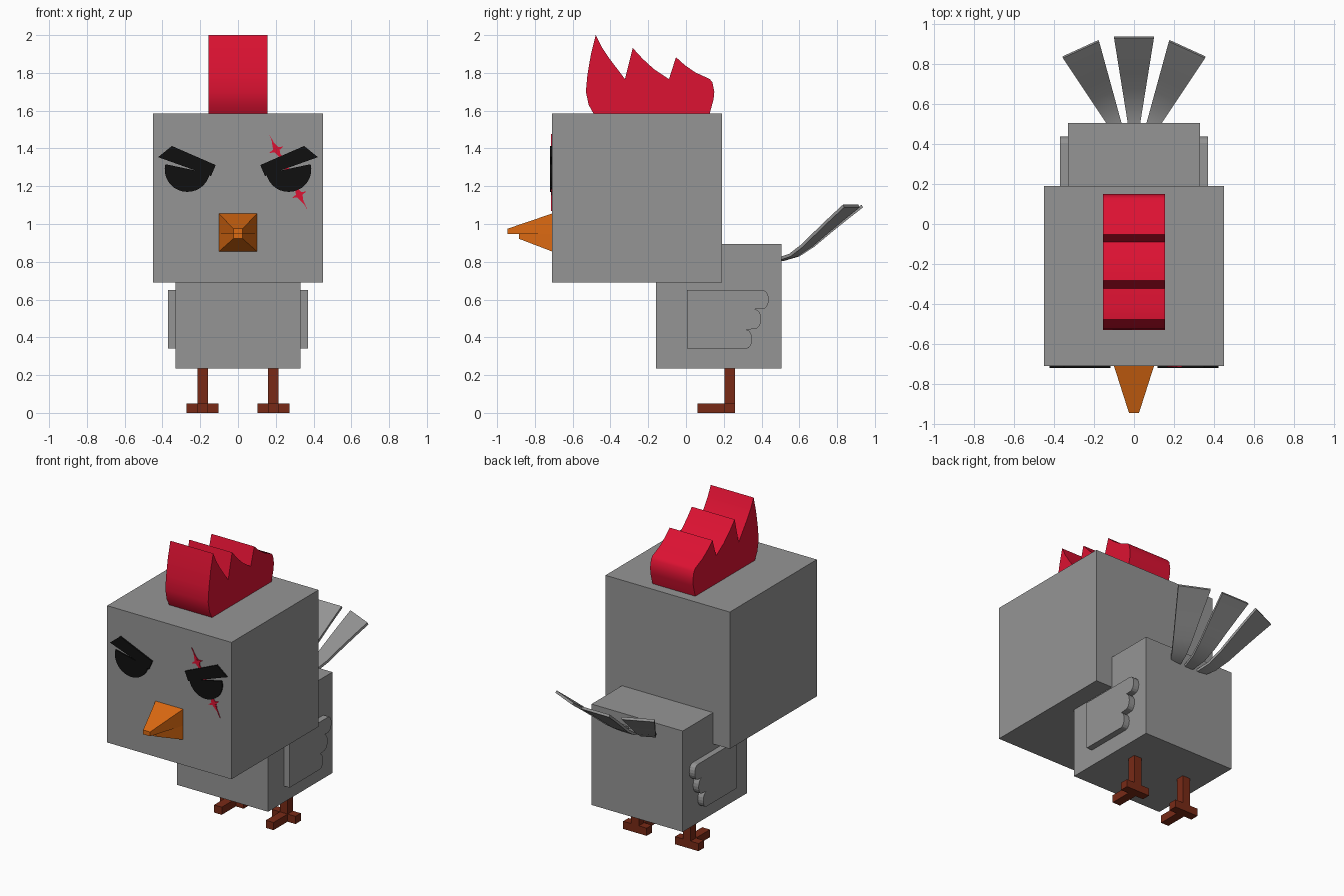
import bpy, bmesh, math
from mathutils import Matrix, Vector

cube = bpy.data.objects.get("Cube")
if cube:
    bpy.data.objects.remove(cube, do_unlink=True)


def material(name, rgb):
    m = bpy.data.materials.new(name)
    m.use_nodes = True
    m.diffuse_color = (*rgb, 1)
    m.node_tree.nodes["Principled BSDF"].inputs["Base Color"].default_value = (*rgb, 1)
    return m


GREY = material("grey plumage", (0.3, 0.3, 0.3))
RED = material("comb red", (0.72, 0.006, 0.032))
ORANGE = material("beak orange", (0.72, 0.145, 0.006))
BROWN = material("leg brown", (0.19, 0.023, 0.008))
BLACK = material("eye black", (0.005, 0.005, 0.005))


def finish(name, bm, mat, smooth=False):
    bmesh.ops.recalc_face_normals(bm, faces=bm.faces)
    mesh = bpy.data.meshes.new(name)
    bm.to_mesh(mesh)
    bm.free()
    mesh.materials.append(mat)
    ob = bpy.data.objects.new(name, mesh)
    bpy.context.collection.objects.link(ob)
    if smooth:
        bpy.ops.object.select_all(action="DESELECT")
        ob.select_set(True)
        bpy.context.view_layer.objects.active = ob
        bpy.ops.object.shade_smooth_by_angle(angle=math.radians(30))
    return ob


def add_box(bm, x, y, z):
    centre = Vector([(a + b) / 2 for a, b in (x, y, z)])
    size = [b - a for a, b in (x, y, z)]
    bmesh.ops.create_cube(bm, size=1, matrix=Matrix.Translation(centre) @ Matrix.Diagonal((*size, 1)))


def box(name, x, y, z, mat):
    bm = bmesh.new()
    add_box(bm, x, y, z)
    return finish(name, bm, mat)


def prism(name, outline, axis, lo, hi, mat, smooth=False):
    """Extrude an outline along x (points are y, z) or y (points are x, z)."""
    bm = bmesh.new()
    at = (lambda p: (lo, p[0], p[1])) if axis == "x" else (lambda p: (p[0], lo, p[1]))
    face = bm.faces.new([bm.verts.new(at(p)) for p in outline])
    new = bmesh.ops.extrude_face_region(bm, geom=[face])["geom"]
    step = Vector((hi - lo, 0, 0) if axis == "x" else (0, hi - lo, 0))
    bmesh.ops.translate(bm, vec=step, verts=[g for g in new if isinstance(g, bmesh.types.BMVert)])
    return finish(name, bm, mat, smooth)


# Head and body blocks
FACE = -0.71
box("head", (-0.45, 0.45), (FACE, 0.19), (0.69, 1.585), GREY)
box("body", (-0.33, 0.33), (-0.16, 0.505), (0.235, 0.895), GREY)

# Comb
comb = [(-0.487, 1.58), (-0.515, 1.63), (-0.53, 1.7), (-0.522, 1.79), (-0.503, 1.9), (-0.478, 2.0),
        (-0.445, 1.935), (-0.407, 1.878), (-0.323, 1.767), (-0.282, 1.932), (-0.23, 1.875),
        (-0.17, 1.82), (-0.09, 1.767), (-0.053, 1.883), (-0.005, 1.84), (0.05, 1.802),
        (0.125, 1.768), (0.14, 1.75), (0.15, 1.7), (0.146, 1.66), (0.124, 1.58)]
prism("comb", comb, "x", -0.155, 0.155, RED, True)


# Beak halves, each tapering to a small blunt tip
def beak(name, tip_y, seam, base_z, tip_z):
    bm = bmesh.new()
    rings = []
    for y, w, z in ((FACE, 0.1, base_z), (tip_y, 0.025, tip_z)):
        rings.append([bm.verts.new(c) for c in ((-w, y, seam), (w, y, seam), (w, y, z), (-w, y, z))])
    a, b = rings
    bm.faces.new(a)
    bm.faces.new(b)
    for i in range(4):
        j = (i + 1) % 4
        bm.faces.new((a[i], a[j], b[j], b[i]))
    finish(name, bm, ORANGE)


beak("upper_beak", -0.945, 0.947, 1.055, 0.975)
beak("lower_beak", -0.885, 0.947, 0.855, 0.922)

# Wing outline, with three rounded feather tips on the rear edge
wing = [(0.005, 0.34), (0.005, 0.65)]
for y, z, ry, rz in ((0.405, 0.6, 0.033, 0.05), (0.365, 0.497, 0.033, 0.052), (0.32, 0.39, 0.03, 0.05)):
    for k in range(9):
        t = math.pi * (0.5 - k / 8)
        wing.append((y + ry * math.cos(t), z + rz * math.sin(t)))

for side, s in (("left", 1), ("right", -1)):
    prism(side + "_wing", wing, "x", s * 0.33, s * 0.37, GREY)

    # Leg with cross-toed foot
    cx = s * 0.1875
    bm = bmesh.new()
    add_box(bm, (cx - 0.028, cx + 0.028), (0.205, 0.26), (0.05, 0.24))
    add_box(bm, (cx - 0.085, cx + 0.085), (0.205, 0.26), (0, 0.05))
    add_box(bm, (cx - 0.028, cx + 0.028), (0.06, 0.205), (0, 0.05))
    finish(side + "_leg", bm, BROWN)

    # Half-closed eye: a disc cut along a slanted lid line
    eye = []
    for k in range(17):
        t = math.radians(172 + k * 200 / 16 * 0.92)
        t += math.radians(-6)
        eye.append((-s * (-0.268 + 0.12 * math.cos(t)) * -1 * -1, 1.288 + 0.118 * math.sin(t)))
    prism(side + "_eye", eye, "y", FACE, FACE - 0.009, BLACK)
    brow = [(0.35, 1.413), (0.118, 1.312), (0.143, 1.254), (0.423, 1.354)]
    prism(side + "_eyebrow", [(s * x, z) for x, z in brow], "y", FACE, FACE - 0.0095, BLACK)


# Scar: slender spike with two small crossing nicks
def spike(name, cx, cz, angle, length, width, depth):
    u = Vector((math.cos(angle), math.sin(angle)))
    v = Vector((-u.y, u.x))
    c = Vector((cx, cz))
    pts = [c + u * length, c + v * width, c - u * length, c - v * width]
    prism(name, pts, "y", FACE, FACE - depth, RED)


slant = math.atan2(-0.406, 0.206)
spike("scar", 0.267, 1.273, slant, 0.228, 0.013, 0.005)
for i, (x, z) in enumerate(((0.203, 1.393), (0.324, 1.155))):
    spike(f"scar_nick_{i + 1}", x, z, math.radians(25), 0.042, 0.012, 0.006)
    spike(f"scar_star_{i + 1}", x, z, slant, 0.055, 0.018, 0.004)

# Tail feathers: flared curved strips fanned around a pivot
path = [(0.48, 0.8), (0.52, 0.805), (0.6, 0.828), (0.68, 0.88), (0.76, 0.947), (0.85, 1.02), (0.937, 1.088)]
pivot = Matrix.Translation((0, 0.29, 0))
for name, angle in (("left", -24.5), ("middle", 0), ("right", 24.5)):
    bm = bmesh.new()
    rows = []
    for y, z in path:
        w = 0.03 + 0.07 * (y - 0.505) / 0.435
        rows.append([bm.verts.new(c) for c in ((-w, y, z), (w, y, z), (w, y - 0.008, z + 0.014), (-w, y - 0.008, z + 0.014))])
    bm.faces.new(rows[0])
    bm.faces.new(rows[-1])
    for a, b in zip(rows, rows[1:]):
        for i in range(4):
            j = (i + 1) % 4
            bm.faces.new((a[i], a[j], b[j], b[i]))
    bm.transform(pivot @ Matrix.Rotation(math.radians(angle), 4, "Z") @ pivot.inverted())
    finish(name + "_tail_feather", bm, GREY, True)
